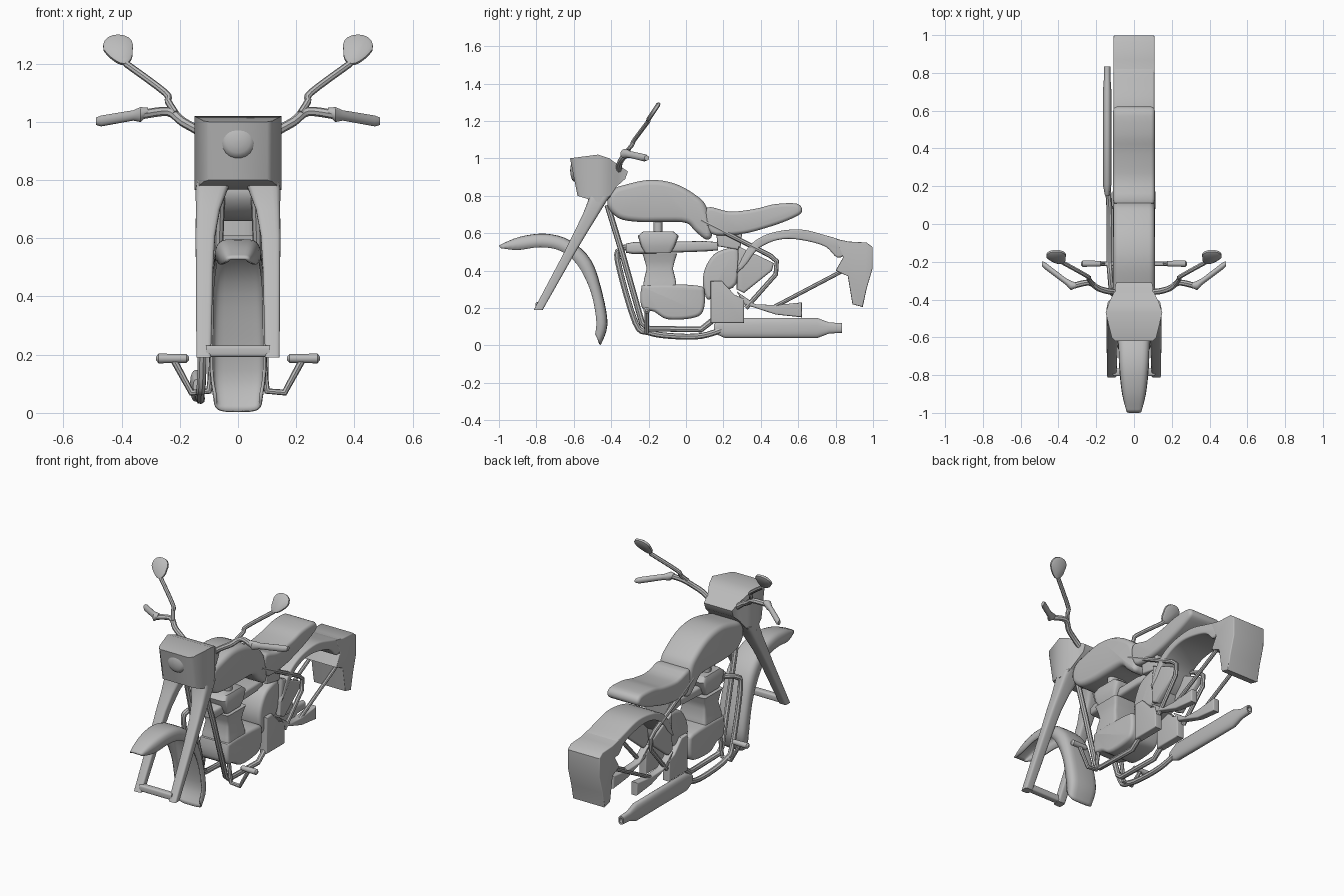
import bpy
import bmesh
from math import sin, cos, pi, radians
from mathutils import Vector

default_cube = bpy.data.objects.get("Cube")
if default_cube:
    bpy.data.objects.remove(default_cube, do_unlink=True)

grey = bpy.data.materials.new("plain grey")
grey.use_nodes = True
GREY = (.5, .5, .5, 1)
grey.diffuse_color = GREY
for node in grey.node_tree.nodes:
    if node.type == 'BSDF_PRINCIPLED':
        node.inputs["Base Color"].default_value = GREY


def finish(name, mesh, angle=40):
    obj = bpy.data.objects.new(name, mesh)
    bpy.context.collection.objects.link(obj)
    mesh.materials.clear()
    mesh.materials.append(grey)
    bpy.ops.object.select_all(action='DESELECT')
    obj.select_set(True)
    bpy.context.view_layer.objects.active = obj
    bpy.ops.object.shade_smooth_by_angle(angle=radians(angle))
    return obj


def skin(name, rings, closed=True, angle=40):
    """Join rings of points into one surface, capped when the rings are closed."""
    bm = bmesh.new()
    rows = [[bm.verts.new(p) for p in ring] for ring in rings]
    count = len(rows[0])
    for a, b in zip(rows, rows[1:]):
        for i in range(count if closed else count - 1):
            j = (i + 1) % count
            bm.faces.new((a[i], a[j], b[j], b[i]))
    if closed:
        bm.faces.new(rows[0])
        bm.faces.new(rows[-1])
    bmesh.ops.recalc_face_normals(bm, faces=bm.faces)
    mesh = bpy.data.meshes.new(name)
    bm.to_mesh(mesh)
    bm.free()
    return finish(name, mesh, angle)


def smooth(points, closed=True, steps=4):
    """Catmull-Rom curve through tuples of any length."""
    vs = [Vector(p) for p in points]
    n = len(vs)
    pick = (lambda i: vs[i % n]) if closed else (lambda i: vs[max(0, min(n - 1, i))])
    out = []
    for i in range(n if closed else n - 1):
        a, b, c, d = (pick(i + k) for k in (-1, 0, 1, 2))
        for s in range(steps):
            t = s / steps
            out.append(b + (c - a) * (t / 2) + (a * 2 - b * 5 + c * 4 - d) * (t * t / 2)
                       + (b * 3 - a - c * 3 + d) * (t ** 3 / 2))
    return out if closed else out + [vs[-1]]


def slab(name, outline, half, rounding, x=0, curved=True):
    """Side outline (y, z) widened along x, with rounded rims."""
    pts = smooth(outline) if curved else [Vector(p) for p in outline]
    n = len(pts)
    area = sum(pts[i - 1].x * pts[i].y - pts[i].x * pts[i - 1].y for i in range(n))
    if area < 0:
        pts.reverse()
    inward = []
    for i in range(n):
        a = (pts[i] - pts[i - 1]).normalized()
        b = (pts[(i + 1) % n] - pts[i]).normalized()
        na, nb = Vector((-a.y, a.x)), Vector((-b.y, b.x))
        inward.append((na + nb) / max(.6, 1 + na.dot(nb)))
    side = [(half - rounding * (1 - sin(k * pi / 8)), rounding * (1 - cos(k * pi / 8)))
            for k in range(5)]
    layers = [(-w, d) for w, d in reversed(side)] + side
    return skin(name, [[(x + w, *(p + v * d)) for p, v in zip(pts, inward)]
                       for w, d in layers])


def limb(name, stations, axis='z', power=.6, sides=20):
    """Loft of (x, y, z, half size, half size) rings square to one axis."""
    rings = []
    for x, y, z, a, b in stations:
        ring = []
        for k in range(sides):
            t = 2 * pi * (k + .5) / sides
            u, v = cos(t), sin(t)
            u = a * abs(u) ** power * (1 if u > 0 else -1)
            v = b * abs(v) ** power * (1 if v > 0 else -1)
            ring.append({'z': (x + u, y + v, z), 'y': (x + u, y, z + v),
                         'x': (x, y + u, z + v)}[axis])
        rings.append(ring)
    return skin(name, rings)


def tube(name, points, radius):
    curve = bpy.data.curves.new(name, 'CURVE')
    curve.dimensions = '3D'
    curve.bevel_depth = radius
    curve.bevel_resolution = 2
    curve.use_fill_caps = True
    spline = curve.splines.new('POLY')
    spline.points.add(len(points) - 1)
    for sp, p in zip(spline.points, points):
        sp.co = (*p, 1)
    helper = bpy.data.objects.new(name, curve)
    mesh = bpy.data.meshes.new_from_object(helper)
    bpy.data.objects.remove(helper)
    return finish(name, mesh)


def hollow_fender(name, stations, power):
    """Hollow guard from (outer y, z, inner y, z, half width) stations."""
    columns = [smooth([(v, 0) for v in col], closed=False) for col in zip(*stations)]
    rings = []
    for oy, oz, iy, iz, w in ([v.x for v in row] for row in zip(*columns)):
        ring = []
        for k in range(13):
            t = pi * k / 12
            h = max(0, sin(t)) ** power
            x = w * abs(cos(t)) ** power * (1 if k < 6 else -1)
            ring.append((x, iy + (oy - iy) * h, iz + (oz - iz) * h))
        rings.append(ring)
    obj = skin(name, rings, closed=False, angle=60)
    shell = obj.modifiers.new("shell", 'SOLIDIFY')
    shell.thickness = .01
    shell.offset = 0


# Headlight housing from (top y, z, bottom y, z, half width), and its lens
skin("headlight_housing", [[(-w, ty, tz), (w, ty, tz), (w, by, bz), (-w, by, bz)]
                           for ty, tz, by, bz, w in (
    (-.62, 1.0, -.58, .8, .1), (-.6, 1.003, -.565, .795, .118), (-.47, 1.02, -.47, .765, .15),
    (-.41, 1.0, -.41, .79, .13), (-.36, .963, -.37, .85, .105), (-.31, .93, -.325, .89, .095))],
    angle=50)
limb("headlight_lens", [(0, -.597 - .022 * sin(t), .935, .06 * cos(t), .06 * cos(t))
                        for t in (0, .4, .8, 1.2, 1.5)], 'y', 1)

# Fuel tank and seat
slab("fuel_tank", [(-.42, .75), (-.395, .83), (-.32, .86), (-.19, .885), (-.06, .865), (.05, .805),
                   (.11, .74), (.14, .6), (.11, .565), (.05, .61), (0, .655), (-.12, .66),
                   (-.25, .66), (-.36, .68)], .11, .03)
slab("seat", [(.11, .735), (.235, .715), (.37, .73), (.475, .755), (.595, .757), (.62, .715),
              (.57, .68), (.45, .635), (.29, .595), (.13, .6)], .11, .02)
slab("seat_support", [(.16, .61), (.3, .6), (.29, .51), (.17, .53)], .085, .01, curved=False)

# Front fender, rear fender band and tail box
hollow_fender("front_fender", [(-.998, .53, -.99, .52, .035), (-.89, .575, -.9, .51, .058),
                               (-.75, .592, -.78, .525, .072), (-.62, .555, -.67, .505, .078),
                               (-.51, .45, -.58, .43, .087), (-.45, .27, -.51, .29, .09),
                               (-.425, .11, -.48, .14, .09), (-.46, .005, -.485, .06, .078)], .45)
slab("rear_fender", [(.27, .39), (.31, .49), (.37, .56), (.47, .605), (.61, .62), (.74, .59),
                     (.85, .552), (.87, .5), (.81, .47), (.75, .525), (.66, .555), (.55, .57),
                     (.46, .555), (.38, .51), (.32, .43)], .108, .01)
slab("tail_box", [(.8, .57), (.87, .555), (.965, .55), (.998, .525), (.997, .41), (.965, .3),
                  (.945, .205), (.89, .22), (.865, .37), (.8, .4), (.84, .47)],
     .109, .006, curved=False)

# Engine stack, from the crankcase up to the tank
slab("crankcase", [(-.24, .3), (-.2, .325), (.06, .32), (.1, .28), (.09, .18), (.03, .145),
                   (-.1, .14), (-.17, .18), (-.235, .2)], .1, .02)
limb("cylinder", [(0, -.14, .31, .095, .09), (0, -.14, .35, .09, .085), (0, -.14, .41, .08, .07),
                  (0, -.14, .45, .085, .08), (0, -.14, .49, .095, .093)], power=.15)
limb("rocker_box", [(0, -.15, .495, .08, .07), (0, -.15, .53, .09, .09), (0, -.148, .585, .09, .11),
                    (0, -.148, .61, .08, .08)], power=.2)
limb("tank_mount", [(0, -.15, .6, .06, .025), (0, -.15, .67, .06, .025)])
limb("intake_manifold", [(0, -.32, .52, .05, .025), (0, -.28, .52, .062, .032),
                         (0, .1, .53, .062, .028), (0, .17, .53, .05, .022)], 'y', .4)
slab("oil_tank", [(.28, .51), (.17, .5), (.11, .43), (.09, .34), (.115, .245), (.17, .28),
                  (.27, .33)], .085, .02)

# Mirrored parts
for side, s in (("left", 1), ("right", -1)):
    limb(side + "_fork_leg", [(s * .08, -.46, .8, .062, .06), (s * .09, -.475, .77, .056, .05),
                              (s * .103, -.51, .7, .042, .042), (s * .112, -.56, .61, .034, .036),
                              (s * .115, -.62, .5, .03, .03), (s * .118, -.79, .19, .025, .024)],
         power=.4)
    slab(side + "_side_cover", [(.28, .53), (.47, .44), (.46, .4), (.31, .28), (.27, .3)],
         .02, .012, s * .083, False)
    slab(side + "_gearbox_cover", [(.13, .345), (.19, .345), (.26, .27), (.31, .25), (.31, .12),
                                   (.13, .12)], .025, .008, s * .08, False)
    slab(side + "_swingarm", [(.27, .29), (.37, .22), (.48, .215), (.62, .23), (.62, .15),
                              (.48, .165), (.31, .22)], .022, .008, s * .08, False)
    tube(side + "_seat_strut", [(s * .1, .08, .67), (s * .098, .45, .48), (s * .098, .485, .45),
                                (s * .098, .48, .38), (s * .09, .32, .2)], .013)
    tube(side + "_tail_strut", [(s * .09, .84, .4), (s * .09, .46, .2)], .011)
    tube(side + "_down_tube", [(s * .06, -.42, .75), (s * .07, -.34, .49), (s * .08, -.235, .12),
                               (s * .08, -.2, .09), (s * .08, .08, .085), (s * .08, .15, .14)], .016)
    # Foot pegs
    tube(side + "_peg_arm", [(s * .085, -.21, .19), (s * .1, -.21, .075), (s * .16, -.21, .07),
                             (s * .22, -.21, .18)], .012)
    limb(side + "_foot_peg", [(s * (.225 + .056 * k), -.21, .187, r, r) for k, r in
                              ((-1, .007), (-.85, .015), (.85, .017), (1, .007))], 'x', 1)
    # Handlebar, grip and mirror
    tube(side + "_handlebar", smooth([(s * .06, -.36, .91), (s * .13, -.357, .965),
                                      (s * .19, -.34, 1.0), (s * .24, -.31, 1.035),
                                      (s * .33, -.33, 1.025)], False), .016)
    limb(side + "_grip", [(s * .31, -.325, 1.035, .014, .014), (s * .335, -.325, 1.025, .026, .026),
                          (s * .36, -.305, 1.022, .018, .018), (s * .47, -.222, 1.003, .019, .019),
                          (s * .488, -.21, 1.002, .013, .013)], 'x', 1)
    tube(side + "_mirror_stalk", smooth([(s * .215, -.325, 1.03), (s * .24, -.29, 1.07),
                                         (s * .25, -.275, 1.1), (s * .385, -.2, 1.2)], False), .012)
    centre = Vector((s * .412, -.175, 1.247))
    across, up = Vector((s, 0, 0)), Vector((0, .55, .83))
    facing = Vector((0, -.83, .55))
    rings = []
    for depth, scale in ((-.012, .8), (-.006, 1), (.006, 1), (.012, .8)):
        ring = []
        for k in range(20):
            t = pi * k / 10
            # Egg shape, narrower towards the stalk
            lean = .02 * min(0, sin(t))
            ring.append(centre + facing * depth
                        + across * (scale * .05 * cos(t) * (1 + .25 * sin(t)) + lean)
                        + up * (scale * .06 * sin(t)))
        rings.append(ring)
    skin(side + "_mirror", rings)

# Front axle bar
limb("front_axle", [(-.11, -.785, .212, .02, .02), (.11, -.785, .212, .02, .02)], 'x', .5)

# Exhaust pipe and silencer on the right
tube("exhaust_pipe", smooth([(-.06, -.28, .53), (-.1, -.345, .515), (-.115, -.365, .45),
                             (-.125, -.27, .12), (-.13, -.2, .07), (-.13, -.08, .05),
                             (-.13, .08, .05), (-.14, .21, .09)], False), .016)
limb("silencer", [(-.142, .15, .09, .012, .025), (-.142, .21, .093, .023, .055),
                  (-.142, .7, .093, .023, .055), (-.142, .765, .093, .018, .03),
                  (-.142, .835, .093, .018, .026), (-.142, .835, .093, .011, .015),
                  (-.142, .79, .093, .011, .015)], 'y', .8)
